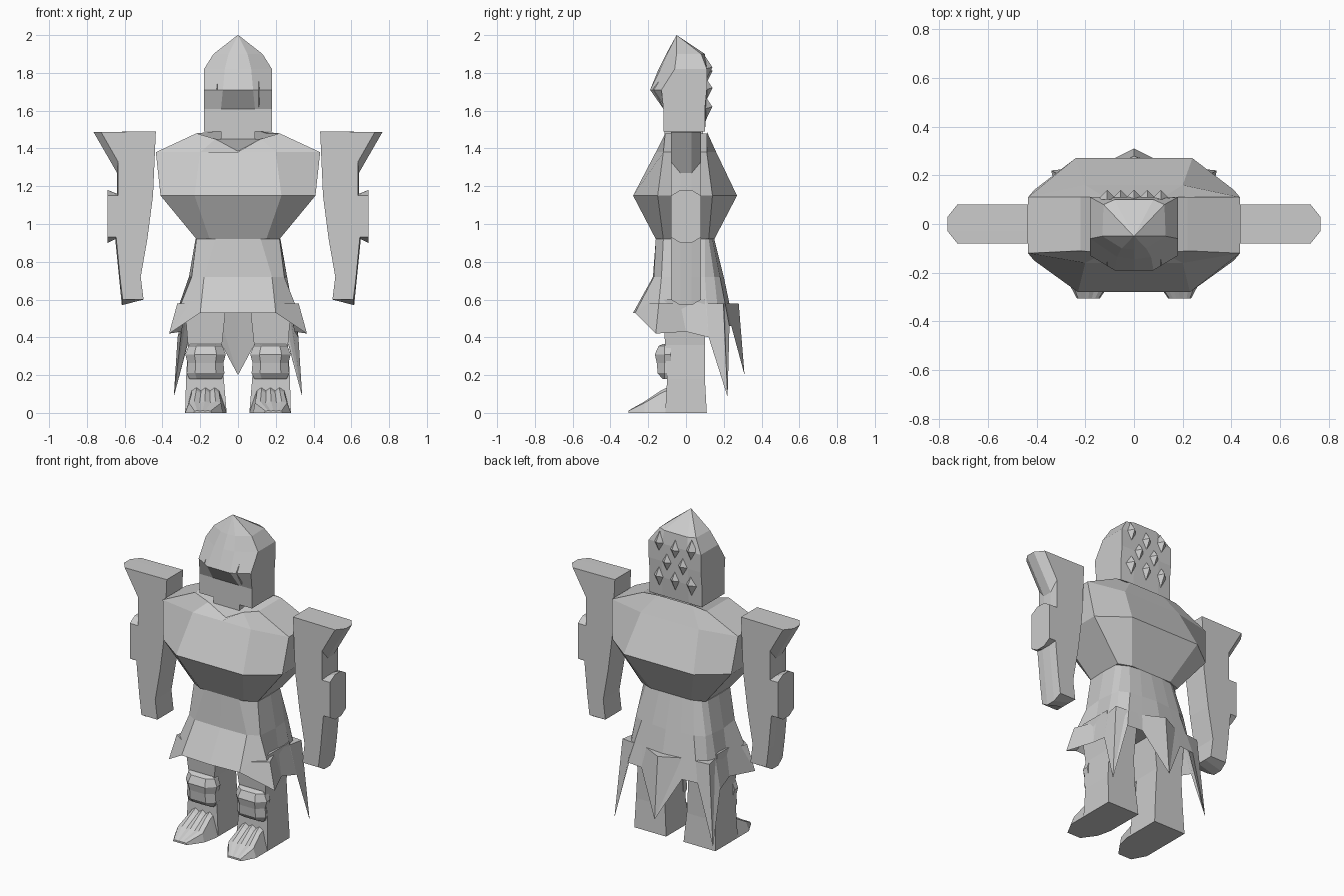
import bpy, bmesh

stone = bpy.data.materials.new("pale grey")
stone.diffuse_color = (0.6, 0.6, 0.6, 1)


def loft(name, rings, mirror=False):
    """Skin a stack of equal-length rings of 3D points and cap both ends."""
    bm = bmesh.new()
    loops = [[bm.verts.new(p) for p in ring] for ring in rings]
    n = len(loops[0])
    for a, b in zip(loops, loops[1:]):
        for i in range(n):
            j = (i + 1) % n
            bm.faces.new((a[i], a[j], b[j], b[i]))
    bm.faces.new(loops[0])
    bm.faces.new(loops[-1])
    bmesh.ops.remove_doubles(bm, verts=bm.verts, dist=0.0005)
    bmesh.ops.recalc_face_normals(bm, faces=bm.faces)
    me = bpy.data.meshes.new(name)
    bm.to_mesh(me)
    bm.free()
    me.materials.append(stone)
    ob = bpy.data.objects.new(name, me)
    bpy.context.collection.objects.link(ob)
    if mirror:
        m = ob.modifiers.new("Mirror", 'MIRROR')
        m.use_mirror_merge = False
    return ob


def sym(half, z=None):
    """Complete a half ring, given front centre to back centre, across x = 0."""
    pts = [(p[0], p[1], p[2] if len(p) > 2 else z) for p in half]
    return pts + [(-x, y, h) for x, y, h in reversed(pts) if x > 0]


def rect(x0, x1, y0, y1, z):
    return [(x0, y0, z), (x1, y0, z), (x1, y1, z), (x0, y1, z)]


# Torso: narrow waist, barrel chest, sloping shoulders and V neckline
loft("torso", [
    sym([(0, -.16), (.15, -.16), (.22, -.12), (.22, .12), (.14, .15), (0, .15)], .92),
    sym([(0, -.28), (.23, -.28), (.41, -.15), (.41, .14), (.24, .27), (0, .27)], 1.15),
    sym([(0, -.16), (.20, -.16), (.435, -.12), (.435, .11), (.20, .16), (0, .16)], 1.38),
    sym([(0, -.12, 1.385), (.12, -.12, 1.45), (.22, -.11, 1.48),
         (.22, .11, 1.48), (.12, .11, 1.49), (0, .11, 1.49)]),
])
loft("neck", [rect(-.09, .09, -.115, .09, 1.36), rect(-.09, .09, -.115, .09, 1.51)])

# Tunic skirt: level front hem, side corners and long ragged points at the back
hem = [(0, -.28, .53), (.20, -.27, .53), (.365, -.16, .42), (.30, 0, .43), (.32, .12, .40),
       (.34, .22, .085), (.24, .23, .46), (.14, .24, .46), (0, .31, .2)]
loft("skirt", [
    sym([(0, -.16), (.12, -.16), (.22, -.12), (.225, 0), (.22, .10),
         (.19, .12), (.15, .14), (.08, .15), (0, .15)], .92),
    sym([(0, -.175), (.18, -.17), (.245, -.13), (.26, 0), (.25, .10),
         (.24, .15), (.18, .18), (.10, .19), (0, .20)], .72),
    sym(hem),
    sym([(x * .88, y * .9, .58) for x, y, z in hem]),
])

# Hooded head: overhanging brow at mid height, pointed crown
loft("head", [
    sym([(0, -.12), (.10, -.12), (.18, -.12), (.18, .10), (.09, .10), (0, .10)], 1.49),
    sym([(0, -.12), (.09, -.12), (.18, -.12), (.18, .10), (.09, .11), (0, .11)], 1.61),
    sym([(0, -.19), (.08, -.19), (.18, -.13), (.18, .11), (.09, .11), (0, .11)], 1.71),
    sym([(0, -.145), (.07, -.135), (.18, -.06), (.18, .11), (.09, .11), (0, .11)], 1.82),
    sym([(0, -.105), (.05, -.10), (.13, -.05), (.125, .08), (.08, .10), (0, .10)], 1.90),
    sym([(0, -.05), (.001, -.05), (.002, -.05), (.002, -.049), (.001, -.049), (0, -.049)], 2.0),
])


def tuft(name, x, y, z, w, h, depth):
    """Diamond-shaped lock whose tip stands out by depth along y."""
    base = [(x - w, y, z), (x, y, z - h), (x + w, y, z), (x, y, z + h)]
    loft(name, [base, [(x, y + depth, z + h * .15)] * 4])


# Hair tufts on the back of the hood and two locks beside the face
for x, z in ((-.11, 1.82), (0, 1.80), (.11, 1.82), (-.055, 1.71), (.055, 1.71),
             (-.11, 1.61), (0, 1.61), (.11, 1.61)):
    tuft("back_tuft", x, .10, z, .04, .07, .04)
for x in (-.11, .11):
    tuft("face_lock", x, -.11, 1.70, .03, .10, -.065)

# Arms: flared shoulder, forearm plate and tapered hand, bevelled on the outer edge
inner = [(.50, .60), (.515, .72), (.48, .92), (.45, 1.15), (.435, 1.49)]
face = inner + [(.725, 1.487), (.635, 1.33), (.635, 1.15), (.69, 1.15), (.69, .93),
                (.645, .93), (.625, .72), (.61, .60)]
edge = inner + [(.765, 1.487), (.64, 1.27), (.64, 1.16), (.69, 1.18), (.69, .90),
                (.65, .92), (.63, .72), (.615, .57)]
loft("arm", [[(x, y, z) for x, z in outline] for y, outline in
             ((-.08, face), (-.03, edge), (.03, edge), (.08, face))], mirror=True)

# Legs: boxy shins and thighs running up under the skirt
loft("leg", [
    rect(.06, .28, -.11, .11, 0), rect(.075, .275, -.10, .10, .18),
    rect(.085, .265, -.11, .10, .36), rect(.06, .285, -.13, .10, .60),
], mirror=True)


def foot_section(y, x0, x1, t0, t1, h):
    """Cross-section with ridged toes along the top."""
    top = [(t1 + (t0 - t1) * i / 6, y, h * (1 if i % 2 else .88)) for i in range(7)]
    return [(x0, y, 0), (x1, y, 0)] + top


# Feet: wedges fanning out from the ankle, narrowing to the toe tip
loft("foot", [
    foot_section(-.09, .06, .28, .10, .245, .14),
    foot_section(-.13, .06, .28, .10, .245, .12),
    foot_section(-.22, .08, .28, .09, .26, .06),
    foot_section(-.305, .14, .235, .145, .23, .012),
], mirror=True)


def pad_ring(w, y, z):
    c = .172
    return [(c - w, -.08, z), (c - w, -.115, z), (c - w * .55, y, z),
            (c + w * .55, y, z), (c + w, -.115, z), (c + w, -.08, z)]


# Knee guards
loft("knee_guard", [pad_ring(.085, -.125, .18), pad_ring(.10, -.15, .21),
                    pad_ring(.095, -.155, .265), pad_ring(.107, -.165, .31),
                    pad_ring(.09, -.145, .355), pad_ring(.08, -.12, .365)], mirror=True)
